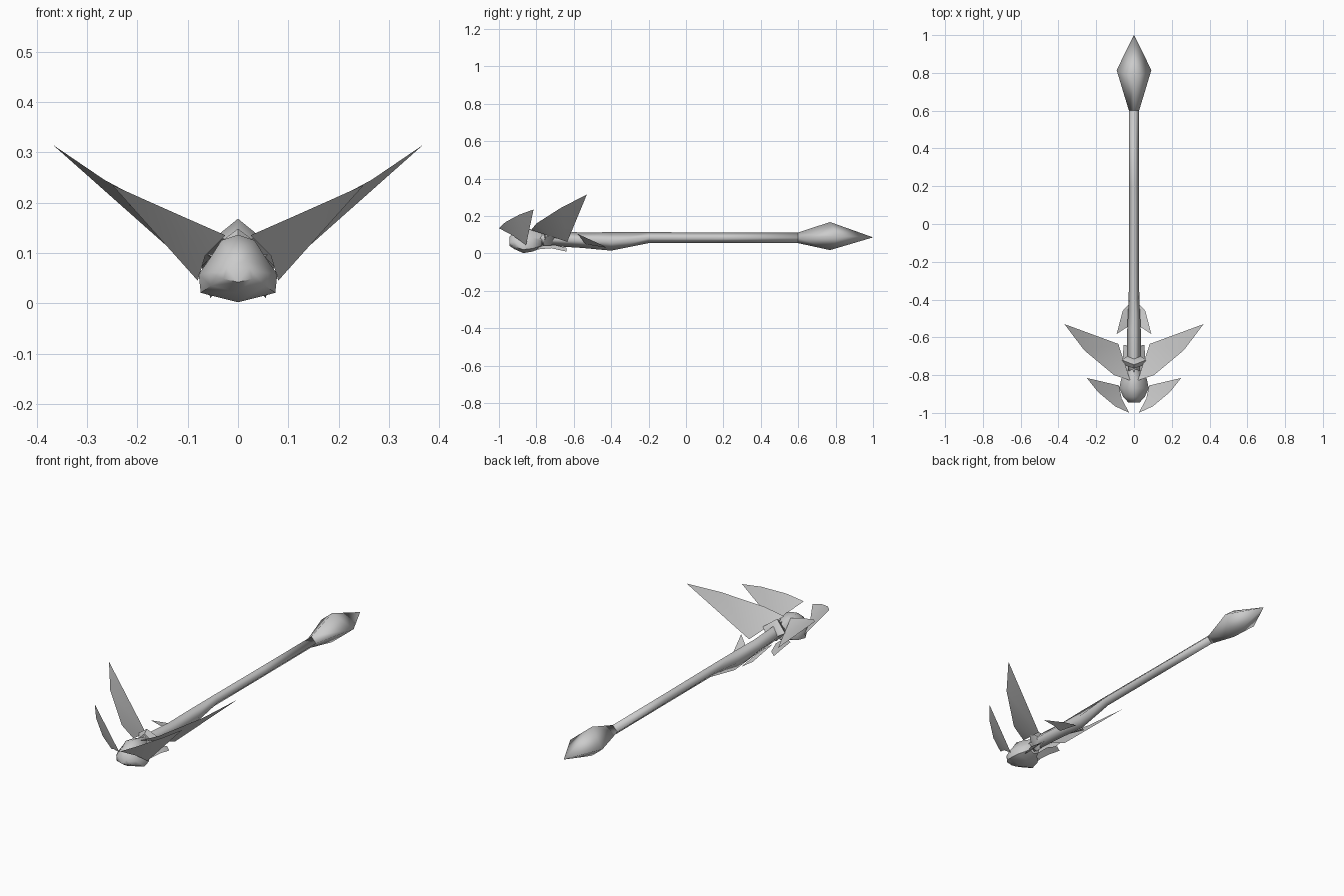
import bpy
import bmesh

cube = bpy.data.objects.get("Cube")
if cube:
    bpy.data.objects.remove(cube, do_unlink=True)

grey = bpy.data.materials.new("plain grey")
grey.use_nodes = True
grey.diffuse_color = (0.6, 0.6, 0.6, 1)
grey.node_tree.nodes["Principled BSDF"].inputs["Base Color"].default_value = (0.6, 0.6, 0.6, 1)


def finish(name, bm, angle=None):
    """Turn a bmesh into a smooth shaded object."""
    mesh = bpy.data.meshes.new(name)
    bm.to_mesh(mesh)
    bm.free()
    mesh.materials.append(grey)
    ob = bpy.data.objects.new(name, mesh)
    bpy.context.collection.objects.link(ob)
    for o in bpy.context.selected_objects:
        o.select_set(False)
    bpy.context.view_layer.objects.active = ob
    ob.select_set(True)
    if angle is None:
        bpy.ops.object.shade_smooth()
    else:
        bpy.ops.object.shade_smooth_by_angle(angle=angle)
    return ob


def loft(name, rings, angle=None):
    """Skin a list of equal rings of points and cap both ends."""
    bm = bmesh.new()
    loops = [[bm.verts.new(p) for p in ring] for ring in rings]
    n = len(loops[0])
    for a, b in zip(loops, loops[1:]):
        for i in range(n):
            j = (i + 1) % n
            bm.faces.new((a[i], a[j], b[j], b[i]))
    bm.faces.new(loops[0])
    bm.faces.new(loops[-1])
    bmesh.ops.remove_doubles(bm, verts=bm.verts, dist=0.0005)
    bmesh.ops.recalc_face_normals(bm, faces=bm.faces)
    return finish(name, bm, angle)


def diamond(y, half, low, high, side_shift=0.0):
    """Four-sided ring: ridge on top, at the bottom and on each side."""
    mid = (low + high) / 2
    return [(0, y, high), (half, y + side_shift, mid), (0, y, low), (-half, y + side_shift, mid)]


def blade(name, outer, inner):
    """Thin blade between two edges of equal length, made for both sides."""
    for side, s in (("left", 1), ("right", -1)):
        bm = bmesh.new()
        rows = [[bm.verts.new((s * x, y, z)) for x, y, z in edge] for edge in (outer, inner)]
        for i in range(len(outer) - 1):
            quad = (rows[0][i], rows[0][i + 1], rows[1][i + 1], rows[1][i])
            bm.faces.new(quad if s > 0 else quad[::-1])
        bmesh.ops.remove_doubles(bm, verts=bm.verts, dist=0.0005)
        if sum(f.normal.z for f in bm.faces if not f.normal_update()) < 0:
            bmesh.ops.reverse_faces(bm, faces=bm.faces)
        finish(f"{side}_{name}", bm)


# Shaft, swelling into the grip below the head
loft("shaft", [
    diamond(0.61, 0.027, 0.055, 0.112),
    diamond(0.20, 0.027, 0.055, 0.112),
    diamond(-0.20, 0.027, 0.055, 0.114),
    diamond(-0.40, 0.028, 0.015, 0.114),
    diamond(-0.56, 0.036, 0.030, 0.112),
    diamond(-0.72, 0.036, 0.040, 0.122),
    diamond(-0.82, 0.024, 0.045, 0.118)])

# Pointed pommel at the far end
loft("pommel", [
    diamond(0.60, 0.027, 0.055, 0.112),
    diamond(0.77, 0.092, 0.018, 0.168, 0.045),
    diamond(1.00, 0.0, 0.086, 0.086)])


def head_ring(y, w, low, high):
    """Faceted ring with a domed top, upright cheeks and a keeled underside."""
    h = high - low
    half = [(0, 1.0), (0.42, 0.92), (0.75, 0.62), (1.0, 0.42), (0.95, 0.14), (0, 0)]
    right = [(w * a, y, low + h * b) for a, b in half]
    return right + [(-x, yy, z) for x, yy, z in right[-2:0:-1]]


# Rounded head at the front
loft("head", [
    head_ring(-0.945, 0.030, 0.042, 0.088),
    head_ring(-0.915, 0.057, 0.022, 0.114),
    head_ring(-0.87, 0.078, 0.002, 0.136),
    head_ring(-0.82, 0.068, 0.010, 0.128),
    head_ring(-0.77, 0.030, 0.030, 0.115)], 1.0)

# Peaked collar behind the head
loft("collar", [
    [(0, -0.765, 0.130), (0.045, -0.75, 0.088), (0, -0.765, 0.045), (-0.045, -0.75, 0.088)],
    [(0, -0.745, 0.148), (0.064, -0.72, 0.100), (0, -0.745, 0.035), (-0.064, -0.72, 0.100)],
    [(0, -0.715, 0.122), (0.036, -0.70, 0.085), (0, -0.715, 0.042), (-0.036, -0.70, 0.085)]], 0.8)

# Large swept blades
tip = (0.368, -0.53, 0.315)
root = (0.02, -0.828, 0.125)
blade("large_blade",
      [root, (0.106, -0.80, 0.160), (0.265, -0.667, 0.245), tip],
      [root, (0.050, -0.735, 0.095), (0.083, -0.635, 0.062), tip])

# Small front blades
tip = (0.25, -0.815, 0.235)
root = (0.025, -1.0, 0.135)
blade("small_blade",
      [root, (0.10, -0.965, 0.168), (0.19, -0.89, 0.208), tip],
      [root, (0.065, -0.925, 0.095), (0.08, -0.855, 0.045), tip])

# Barbs lying along the grip
blade("grip_barb",
      [(0.022, -0.42, 0.030), (0.060, -0.46, 0.050), (0.092, -0.583, 0.106)],
      [(0.022, -0.42, 0.030), (0.025, -0.54, 0.050), (0.050, -0.555, 0.075)])

# Little spurs under the neck
blade("neck_spur",
      [(0.045, -0.79, 0.022), (0.060, -0.72, 0.028), (0.055, -0.64, 0.010)],
      [(0.020, -0.79, 0.040), (0.025, -0.70, 0.045), (0.040, -0.64, 0.030)])
